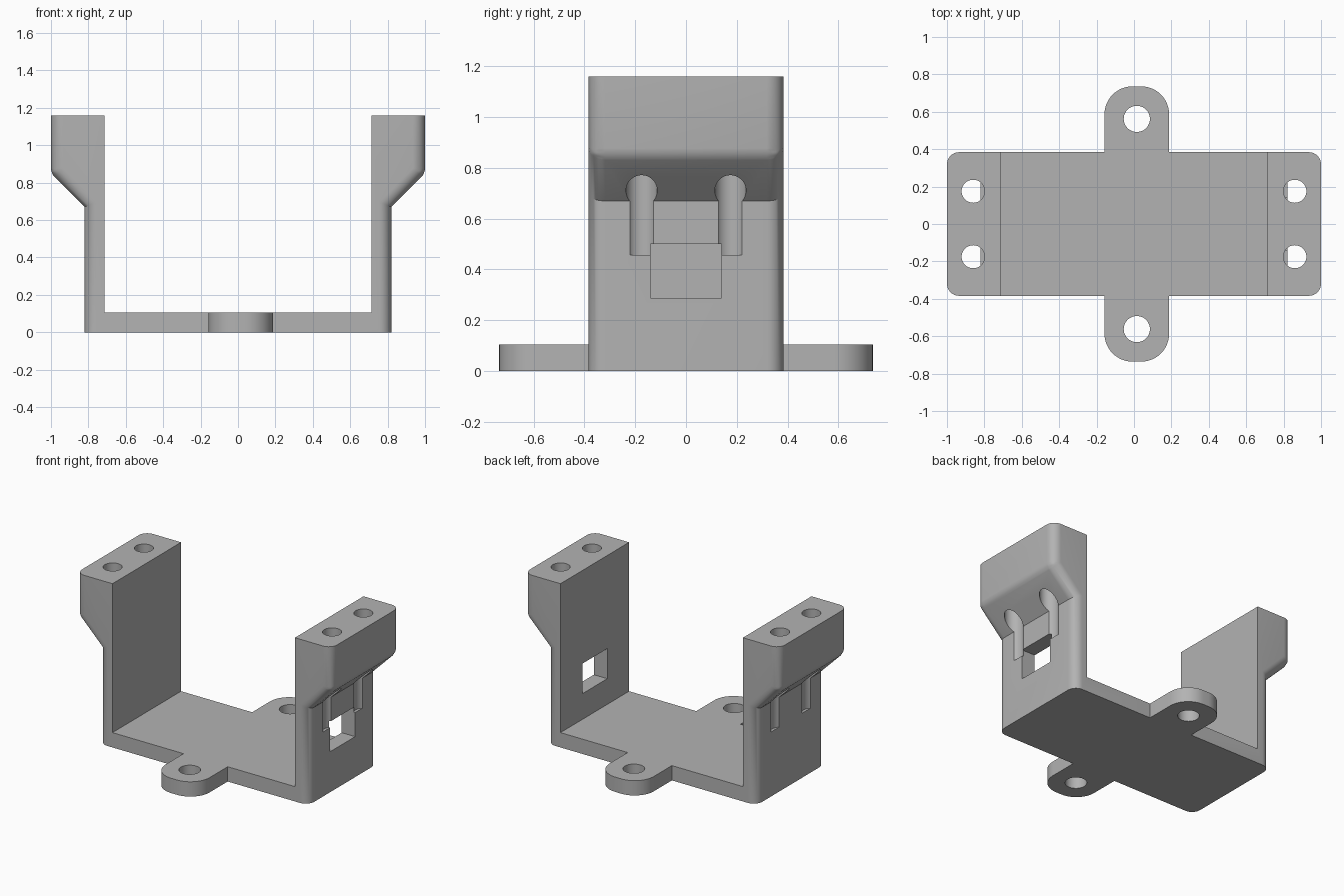
import bpy, bmesh, math

if "Cube" in bpy.data.objects:
    bpy.data.objects.remove(bpy.data.objects["Cube"])

grey = bpy.data.materials.new("plain grey")
grey.diffuse_color = (0.45, 0.45, 0.45, 1)
grey.use_nodes = True
grey.node_tree.nodes["Principled BSDF"].inputs["Base Color"].default_value = grey.diffuse_color

D = 0.384          # half depth of the bracket
T = 0.105          # floor thickness


def make_object(name, bm):
    bmesh.ops.recalc_face_normals(bm, faces=bm.faces)
    me = bpy.data.meshes.new(name)
    bm.to_mesh(me)
    bm.free()
    me.materials.append(grey)
    ob = bpy.data.objects.new(name, me)
    bpy.context.collection.objects.link(ob)
    return ob


def prism(name, points, direction):
    """Extrude a closed outline of 3D points along a direction."""
    bm = bmesh.new()
    face = bm.faces.new([bm.verts.new(p) for p in points])
    ext = bmesh.ops.extrude_face_region(bm, geom=[face])
    moved = [v for v in ext["geom"] if isinstance(v, bmesh.types.BMVert)]
    bmesh.ops.translate(bm, verts=moved, vec=direction)
    return make_object(name, bm)


def cylinder(name, x, y, r, z0, z1, n=48):
    ring = [(x + r * math.cos(2 * math.pi * i / n),
             y + r * math.sin(2 * math.pi * i / n), z0) for i in range(n)]
    return prism(name, ring, (0, 0, z1 - z0))


def apply_modifier(ob, mod):
    bpy.ops.object.select_all(action="DESELECT")
    ob.select_set(True)
    bpy.context.view_layer.objects.active = ob
    bpy.ops.object.modifier_apply(modifier=mod.name)


def boolean(ob, other, operation):
    mod = ob.modifiers.new(operation, "BOOLEAN")
    mod.operation, mod.solver, mod.object = operation, "EXACT", other
    apply_modifier(ob, mod)
    bpy.data.objects.remove(other)


# U-shaped bracket with flared wall heads
half = [(0.82, 0), (0.82, 0.67), (1, 0.85), (1, 1.16), (0.715, 1.16), (0.715, T)]
outline = half + [(-x, z) for x, z in reversed(half)]
bracket = prism("bracket", [(x, -D, z) for x, z in outline], (0, 2 * D, 0))

# Rounded outer corners, smaller fillet offset under each head
me = bracket.data
weights = me.attributes.new("bevel_weight_edge", "FLOAT", "EDGE")
for e in me.edges:
    a, b = (me.vertices[i].co for i in e.vertices)
    if min(abs(a.x), abs(b.x)) > 0.8 and a.x * b.x > 0:
        if abs(a.z - b.z) > 0.01:
            weights.data[e.index].value = 1.0
        elif abs(a.z - 0.85) < 0.01:
            weights.data[e.index].value = 0.41
bevel = bracket.modifiers.new("fillet", "BEVEL")
bevel.limit_method = "WEIGHT"
bevel.width, bevel.segments = 0.065, 8
apply_modifier(bracket, bevel)

# Mounting tabs: one rounded strip running under both sides
TX, R = 0.015, 0.15
tab = []
for k, (sx, sy) in enumerate([(1, 1), (-1, 1), (-1, -1), (1, -1)]):
    for i in range(13):
        a = math.pi / 2 * (k + i / 12)
        tab.append((TX + sx * (0.173 - R) + R * math.cos(a),
                    sy * (0.736 - R) + R * math.sin(a), 0))
boolean(bracket, prism("tabs", tab, (0, 0, T)), "UNION")

for s in (-1, 1):
    # Screw holes in the tabs
    boolean(bracket, cylinder("tab_hole", TX, s * 0.562, 0.07, -0.1, 0.3), "DIFFERENCE")
    # Head screw holes that also groove the outer wall
    for y in (-0.175, 0.175):
        boolean(bracket, cylinder("head_hole", s * 0.86, y, 0.0615, 0.457, 1.3), "DIFFERENCE")

# Rectangular window through the right wall only
window = prism("window", [(0.6, -0.14, 0.287), (0.6, 0.14, 0.287),
                          (0.6, 0.14, 0.5), (0.6, -0.14, 0.5)], (0.4, 0, 0))
boolean(bracket, window, "DIFFERENCE")

bpy.ops.object.select_all(action="DESELECT")
bracket.select_set(True)
bpy.context.view_layer.objects.active = bracket
bpy.ops.object.shade_smooth_by_angle(angle=math.radians(30))
